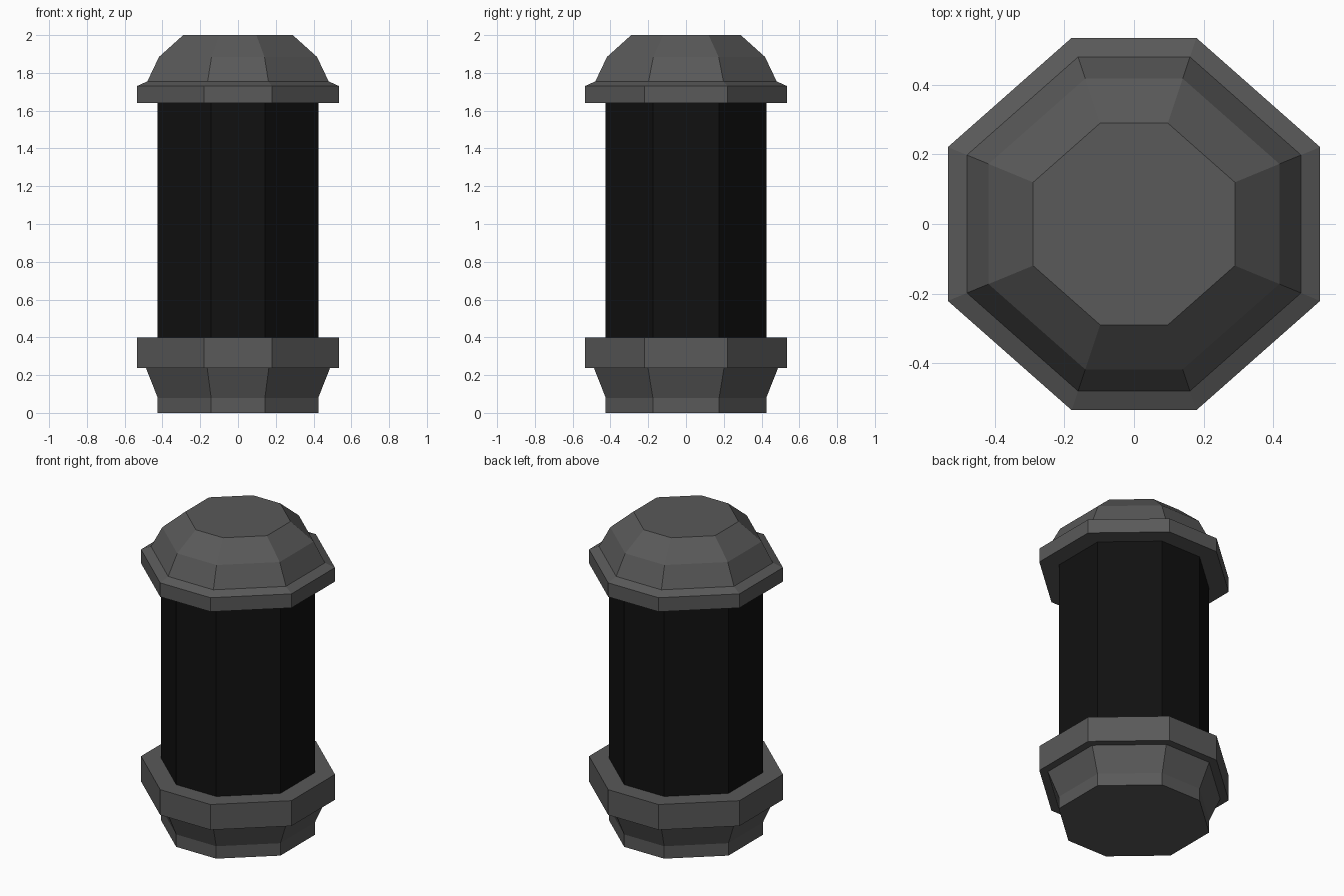
import bpy
import bmesh

if "Cube" in bpy.data.objects:
    bpy.data.objects.remove(bpy.data.objects["Cube"])


def material(name, v):
    m = bpy.data.materials.new(name)
    m.diffuse_color = (v, v, v, 1.0)
    m.use_nodes = True
    m.node_tree.nodes["Principled BSDF"].inputs["Base Color"].default_value = m.diffuse_color
    return m


metal = material("dark grey metal", 0.10)
black = material("black", 0.0055)


def octagon(r):
    # flat sides face the axes; slightly narrower along x than y
    a, b = r * 0.335, r * 0.413
    return [(a, -r), (r, -b), (r, b), (a, r), (-a, r), (-r, b), (-r, -b), (-a, -r)]


def lathe(name, profile, mat, cap_bottom=False, cap_top=False):
    # stack octagon rings from (half width, height) pairs
    bm = bmesh.new()
    rings = [[bm.verts.new((x, y, z)) for x, y in octagon(r)] for r, z in profile]
    for lo, hi in zip(rings, rings[1:]):
        for i in range(8):
            j = (i + 1) % 8
            bm.faces.new((lo[i], lo[j], hi[j], hi[i]))
    if cap_bottom:
        bm.faces.new(rings[0][::-1])
    if cap_top:
        bm.faces.new(rings[-1])
    me = bpy.data.meshes.new(name)
    bm.to_mesh(me)
    bm.free()
    me.materials.append(mat)
    ob = bpy.data.objects.new(name, me)
    bpy.context.collection.objects.link(ob)


# Flared foot with wide collar
lathe("base", [(0.425, 0), (0.425, 0.08), (0.487, 0.237), (0.535, 0.237),
               (0.535, 0.4), (0.425, 0.4)], metal, cap_bottom=True)
# Black column
lathe("shaft", [(0.425, 0.4), (0.425, 1.64)], black)
# Rimmed, domed lid
lathe("cap", [(0.425, 1.64), (0.535, 1.64), (0.535, 1.73), (0.48, 1.755),
              (0.418, 1.885), (0.29, 2.0)], metal, cap_top=True)
